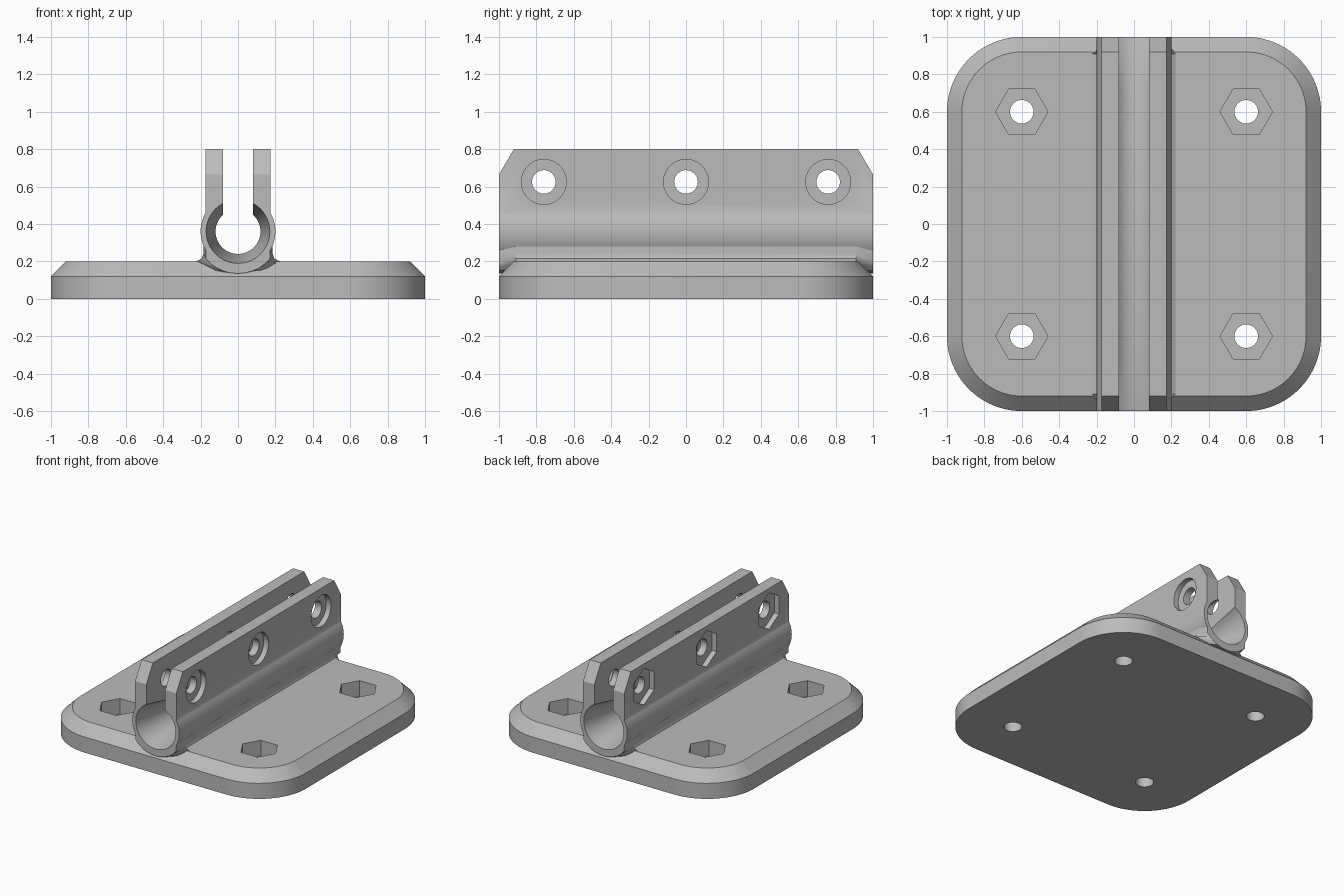
import bpy, bmesh, math
from mathutils import Vector

old = bpy.data.objects.get("Cube")
if old:
    bpy.data.objects.remove(old)

grey = bpy.data.materials.new("matte grey")
grey.use_nodes = True
grey.diffuse_color = (0.5, 0.5, 0.5, 1)
grey.node_tree.nodes["Principled BSDF"].inputs["Base Color"].default_value = (0.5, 0.5, 0.5, 1)

AXIS_Z = 0.36      # height of the tube axis
BOLT_Z = 0.625     # height of the clamp bolts


def loft(name, rings):
    """Closed solid through rings that have equal point counts."""
    bm = bmesh.new()
    loops = [[bm.verts.new(p) for p in ring] for ring in rings]
    n = len(loops[0])
    for a, b in zip(loops, loops[1:]):
        for i in range(n):
            j = (i + 1) % n
            bm.faces.new((a[i], a[j], b[j], b[i]))
    bm.faces.new(loops[0])
    bm.faces.new(loops[-1])
    bmesh.ops.recalc_face_normals(bm, faces=bm.faces)
    mesh = bpy.data.meshes.new(name)
    bm.to_mesh(mesh)
    bm.free()
    mesh.materials.append(grey)
    obj = bpy.data.objects.new(name, mesh)
    bpy.context.collection.objects.link(obj)
    return obj


def combine(target, tool, operation):
    """Apply a boolean and discard the tool object."""
    tool.hide_render = True
    mod = target.modifiers.new("cut", 'BOOLEAN')
    mod.operation, mod.solver, mod.object = operation, 'EXACT', tool
    bpy.context.view_layer.objects.active = target
    bpy.ops.object.modifier_apply(modifier=mod.name)
    bpy.data.objects.remove(tool)


def circle(axis, centre, r, sides, turn=0.0):
    """Ring of points around the given axis."""
    pts = []
    for i in range(sides):
        a = turn + math.tau * i / sides
        c, s = r * math.cos(a), r * math.sin(a)
        offset = {'x': (0, c, s), 'y': (c, 0, s), 'z': (c, s, 0)}[axis]
        pts.append(Vector(centre) + Vector(offset))
    return pts


def drill(target, axis, start, end, r, sides=40, turn=0.0):
    rings = [circle(axis, p, r, sides, turn) for p in (start, end)]
    combine(target, loft("cutter", rings), 'DIFFERENCE')


def smooth(obj, angle=30):
    bpy.ops.object.select_all(action='DESELECT')
    obj.select_set(True)
    bpy.context.view_layer.objects.active = obj
    bpy.ops.object.shade_smooth_by_angle(angle=math.radians(angle))


# Base plate with rounded corners and a chamfered rim
def rounded_square(z, r, steps=20):
    pts = []
    for k, (sx, sy) in enumerate(((1, 1), (-1, 1), (-1, -1), (1, -1))):
        for i in range(steps + 1):
            a = math.pi / 2 * (k + i / steps)
            pts.append((0.6 * sx + r * math.cos(a), 0.6 * sy + r * math.sin(a), z))
    return pts


base = loft("base_plate", [rounded_square(0, 0.4), rounded_square(0.12, 0.4),
                           rounded_square(0.2, 0.32)])

# Mounting holes with hexagonal nut pockets
for x in (-0.6, 0.6):
    for y in (-0.6, 0.6):
        drill(base, 'z', (x, y, -0.1), (x, y, 0.3), 0.063)
        drill(base, 'z', (x, y, 0.08), (x, y, 0.3), 0.14, 6)
smooth(base)

# Clamp: tube plus an upright block with clipped end corners
clamp = loft("tube_clamp", [circle('y', (0, y, AXIS_Z), 0.2, 96) for y in (-1, 1)])
outline = [(-1, AXIS_Z), (1, AXIS_Z), (1, 0.665), (0.92, 0.8), (-0.92, 0.8), (-1, 0.665)]
block = loft("block", [[(x, y, z) for y, z in outline] for x in (-0.175, 0.175)])
combine(clamp, block, 'UNION')

# Slot between the two jaws
slot = [(-0.08, AXIS_Z), (0.08, AXIS_Z), (0.08, 1), (-0.08, 1)]
combine(clamp, loft("slot", [[(x, y, z) for x, z in slot] for y in (-1.1, 1.1)]), 'DIFFERENCE')

# Bore that flares towards both ends
flare = ((-1.02, 0.174), (-0.74, 0.12), (0.74, 0.12), (1.02, 0.174))
bore = loft("bore", [circle('y', (0, y, AXIS_Z), r, 80) for y, r in flare])
combine(clamp, bore, 'DIFFERENCE')

# Clamp bolts: round head recess on the left jaw, hexagonal on the right jaw
for y in (-0.76, 0, 0.76):
    drill(clamp, 'x', (-0.3, y, BOLT_Z), (0.3, y, BOLT_Z), 0.063)
    drill(clamp, 'x', (0.135, y, BOLT_Z), (0.3, y, BOLT_Z), 0.12, 48)
    drill(clamp, 'x', (-0.3, y, BOLT_Z), (-0.135, y, BOLT_Z), 0.14, 6, math.pi / 2)
smooth(clamp)


# Fillet that blends the tube into the plate and wraps under its ends
def polar(r, degrees):
    a = math.radians(degrees)
    return (r * math.cos(a), AXIS_Z + r * math.sin(a))


def section(y, half):
    inner = [polar(0.185, -30 - 10 * i) for i in range(len(half))]
    right = half + [(-x, z) for x, z in reversed(half[:-1])]
    back = [(-x, z) for x, z in inner] + list(reversed(inner[:-1]))
    return [(x, y, z) for x, z in right + back]


middle = [(0.184, 0.28), (0.184, 0.243), (0.195, 0.215), (0.225, 0.199),
          (0.2, 0.16), (0.1, 0.15), (0, 0.145)]
tip = [polar(0.197, -30)] + [polar(0.225, -40 - 10 * i) for i in range(6)]
fillet = loft("tube_fillet", [section(-1, tip), section(-0.91, middle),
                              section(0.91, middle), section(1, tip)])
smooth(fillet, 40)
